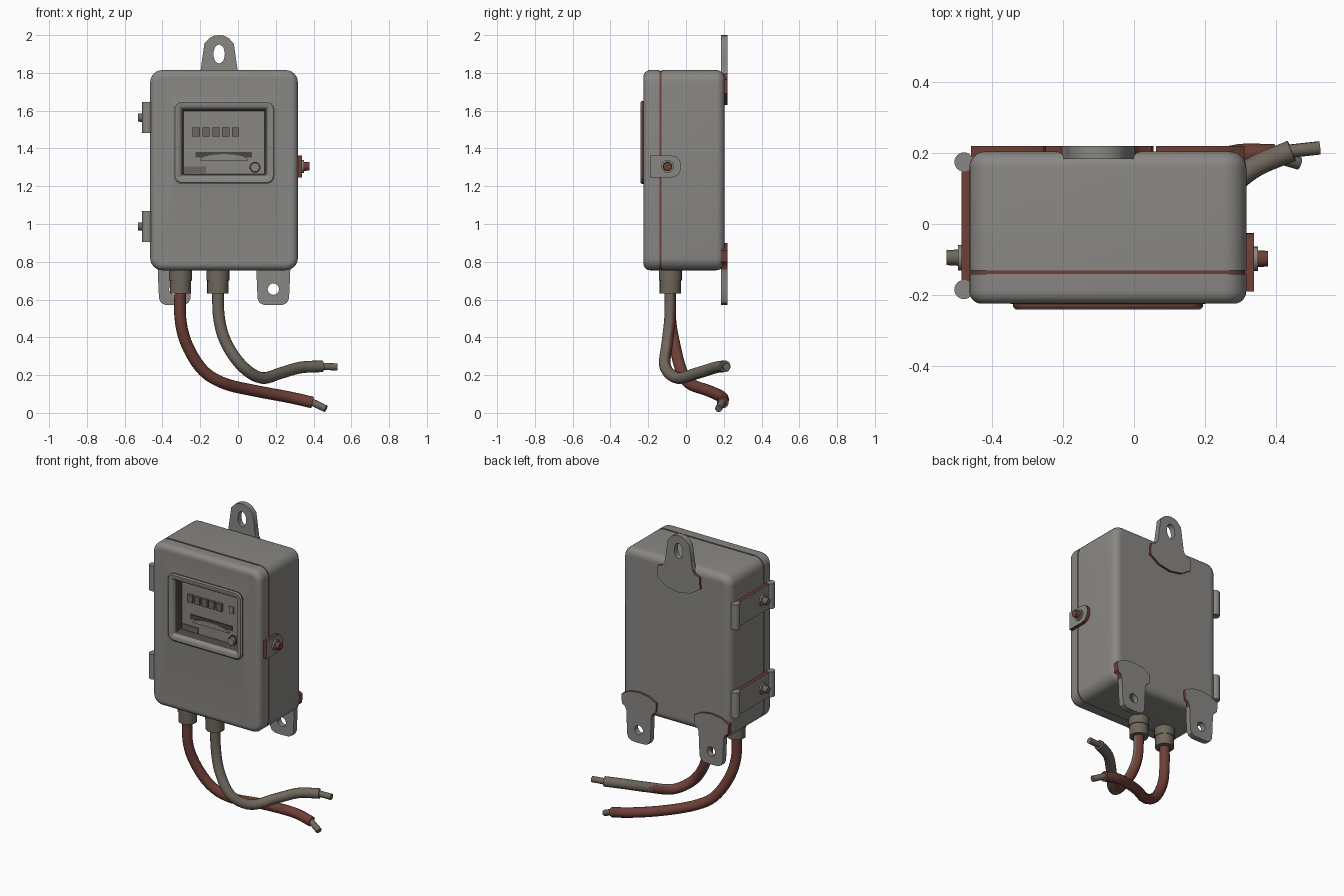
import bpy, bmesh, math
from mathutils import Vector, Matrix

if "Cube" in bpy.data.objects:
    bpy.data.objects.remove(bpy.data.objects["Cube"])


def material(name, rgb):
    m = bpy.data.materials.new(name)
    m.diffuse_color = (*rgb, 1)
    m.use_nodes = True
    m.node_tree.nodes["Principled BSDF"].inputs["Base Color"].default_value = m.diffuse_color
    return m


GREY = material("painted grey", (0.25, 0.243, 0.23))
RUST = material("rust red", (0.155, 0.05, 0.038))
BROWN = material("brown grey", (0.155, 0.135, 0.108))
DARK = material("dark recess", (0.07, 0.063, 0.055))


def add(name, bm, *mats, rule=None):
    """Turn a bmesh into an object; rule(face) picks the material slot."""
    bmesh.ops.recalc_face_normals(bm, faces=bm.faces[:])
    bm.normal_update()
    if rule:
        for f in bm.faces:
            f.material_index = rule(f)
    me = bpy.data.meshes.new(name)
    bm.to_mesh(me)
    bm.free()
    for m in mats:
        me.materials.append(m)
    ob = bpy.data.objects.new(name, me)
    bpy.context.collection.objects.link(ob)
    return ob


def rrect(box, inset, r, n=7):
    """Rounded rectangle in the x-z plane."""
    x0, x1, z0, z1 = box
    r = max(r - inset, 0.006)
    x0, x1, z0, z1 = x0 + inset, x1 - inset, z0 + inset, z1 - inset
    pts = []
    for k, (cx, cz) in enumerate([(x1 - r, z1 - r), (x0 + r, z1 - r), (x0 + r, z0 + r), (x1 - r, z0 + r)]):
        for i in range(n):
            a = math.pi / 2 * (k + i / (n - 1))
            pts.append((cx + r * math.cos(a), cz + r * math.sin(a)))
    return pts


def loft(name, loops, *mats, rule=None):
    """Skin rounded rectangles (box, inset, radius, y) and cap both ends."""
    bm = bmesh.new()
    rings = [[bm.verts.new((x, y, z)) for x, z in rrect(b, i, r)] for b, i, r, y in loops]
    for a, b in zip(rings, rings[1:]):
        for i in range(len(a)):
            j = (i + 1) % len(a)
            bm.faces.new((a[i], a[j], b[j], b[i]))
    bm.faces.new(rings[0])
    bm.faces.new(rings[-1])
    return add(name, bm, *mats, rule=rule)


def rounded_end(box, rad, y_end, bev, sign):
    """Loops that round over an end of the case."""
    out = []
    for i in range(7):
        a = math.pi / 2 * i / 6
        out.append((box, bev * (1 - math.cos(a)), rad, y_end - sign * bev * (1 - math.sin(a))))
    return out + [(box, bev + 0.01, rad, y_end)]


def cyl(name, p, q, r, mat, r2=None, sides=24):
    p, q = Vector(p), Vector(q)
    d = q - p
    bm = bmesh.new()
    mtx = Matrix.Translation((p + q) / 2) @ Vector((0, 0, 1)).rotation_difference(d).to_matrix().to_4x4()
    bmesh.ops.create_cone(bm, cap_ends=True, segments=sides, radius1=r, radius2=r if r2 is None else r2,
                          depth=d.length, matrix=mtx)
    return add(name, bm, mat)


def block(name, x0, x1, y0, y1, z0, z1, *mats, rule=None):
    bm = bmesh.new()
    mtx = Matrix.Translation(((x0 + x1) / 2, (y0 + y1) / 2, (z0 + z1) / 2)) @ Matrix.Diagonal((x1 - x0, y1 - y0, z1 - z0, 1))
    bmesh.ops.create_cube(bm, size=1, matrix=mtx)
    return add(name, bm, *mats, rule=rule)


def slab(name, outlines, thick, mtx, *mats, rule=None):
    """Flat plate from an outline plus hole outlines, placed by a matrix."""
    cu = bpy.data.curves.new(name, 'CURVE')
    cu.dimensions, cu.fill_mode, cu.extrude = '2D', 'BOTH', thick / 2
    for pts in outlines:
        s = cu.splines.new('POLY')
        s.points.add(len(pts) - 1)
        for p, (x, y) in zip(s.points, pts):
            p.co = (x, y, 0, 1)
        s.use_cyclic_u = True
    tmp = bpy.data.objects.new("tmp", cu)
    bpy.context.collection.objects.link(tmp)
    me = bpy.data.meshes.new_from_object(tmp.evaluated_get(bpy.context.evaluated_depsgraph_get()))
    bpy.data.objects.remove(tmp)
    bm = bmesh.new()
    bm.from_mesh(me)
    bmesh.ops.remove_doubles(bm, verts=bm.verts[:], dist=1e-5)
    bm.transform(mtx)
    return add(name, bm, *mats, rule=rule)


def smooth_path(pts, sub):
    """Catmull-Rom samples through the points."""
    P = [Vector(p) for p in pts]
    P = [2 * P[0] - P[1]] + P + [2 * P[-1] - P[-2]]
    out = []
    for a, b, c, d in zip(P, P[1:], P[2:], P[3:]):
        for i in range(sub):
            t = i / sub
            out.append(0.5 * (2 * b + (c - a) * t + (2 * a - 5 * b + 4 * c - d) * t ** 2 + (3 * b - a - 3 * c + d) * t ** 3))
    return out + [P[-2]]


def tube(name, pts, r, *mats, rule=None, sides=14):
    path = smooth_path(pts, 6)
    bm = bmesh.new()
    rings, u, last = [], Vector((1, 0, 0)), None
    for i, p in enumerate(path):
        t = (path[min(i + 1, len(path) - 1)] - path[max(i - 1, 0)]).normalized()
        if last:
            u = last.rotation_difference(t) @ u
        u = (u - t * u.dot(t)).normalized()
        v, last = t.cross(u), t
        rings.append([bm.verts.new(p + r * (u * math.cos(a) + v * math.sin(a)))
                      for a in (2 * math.pi * k / sides for k in range(sides))])
    for a, b in zip(rings, rings[1:]):
        for k in range(sides):
            j = (k + 1) % sides
            bm.faces.new((a[k], a[j], b[j], b[k]))
    bm.faces.new(rings[0])
    bm.faces.new(rings[-1])
    return add(name, bm, *mats, rule=rule)


# Case: rear tub, rusty seam, and lid with raised frame and sunken window
CASE = (-0.465, 0.317, 0.755, 1.815)
FRAME = (-0.342, 0.195, 1.212, 1.652)
loft("rear_case", [(CASE, 0, 0.065, -0.131)] + rounded_end(CASE, 0.065, 0.205, 0.045, 1), GREY)
loft("lid_seam", [(CASE, 0.004, 0.065, -0.15), (CASE, 0.004, 0.065, -0.12)], RUST)
loft("lid", [(CASE, 0, 0.065, -0.141)] + rounded_end(CASE, 0.065, -0.225, 0.035, -1) + [
    (FRAME, -0.008, 0.05, -0.225), (FRAME, 0, 0.045, -0.226),
    (FRAME, 0, 0.045, -0.234), (FRAME, 0.008, 0.045, -0.241), (FRAME, 0.03, 0.045, -0.241),
    (FRAME, 0.038, 0.045, -0.236), (FRAME, 0.046, 0.045, -0.222), (FRAME, 0.054, 0.045, -0.165)],
    GREY, RUST, DARK,
    rule=lambda f: 1 if abs(f.calc_center_median().y + 0.23) < 1e-3 and f.calc_area() < 0.02
    and abs(f.normal.y) < 0.05 else
    2 if abs(f.calc_center_median().y + 0.1935) < 2e-3 and -0.33 < f.calc_center_median().x < 0.18
    and 1.2 < f.calc_center_median().z < 1.64 else 0)

# Dial parts inside the window
for i in range(5):
    x = -0.24 + i * 0.052
    block(f"counter_wheel_{i + 1}", x, x + 0.038, -0.182, -0.16, 1.462, 1.512, BROWN)
block("dial_marker", 0.055, 0.085, -0.172, -0.16, 1.465, 1.51, GREY)
block("dial_slot", -0.225, 0.075, -0.171, -0.16, 1.352, 1.382, DARK)
FRONT = Matrix.Rotation(math.pi / 2, 4, 'X')
arc = [(-0.075 + 0.13 * math.cos(a), 1.335 + 0.035 * math.sin(a)) for a in (math.pi * k / 12 for k in range(13))]
slab("dial_arch", [arc], 0.016, Matrix.Translation((0, -0.17, 0)) @ FRONT, GREY)
block("corner_label", -0.285, -0.17, -0.172, -0.16, 1.27, 1.305, BROWN)
cyl("dial_knob", (0.09, -0.16, 1.30), (0.09, -0.205, 1.30), 0.023, GREY)
cyl("dial_knob_ring", (0.09, -0.16, 1.30), (0.09, -0.185, 1.30), 0.029, DARK)


# Wall mounting tabs with holes
def tab(name, cx, half, hole_z, rx, rz):
    outline = [(cx + x, z) for x, z in half] + [(cx - x, z) for x, z in half[-2:0:-1]]
    hole = [(cx + rx * math.cos(a), hole_z + rz * math.sin(a)) for a in (2 * math.pi * k / 20 for k in range(20))]
    slab(name, [outline, hole], 0.036, Matrix.Translation((0, 0.202, 0)) @ FRONT, GREY, RUST,
         rule=lambda f: int(abs(f.normal.y) < 0.5 and 0.76 < f.calc_center_median().z < 1.8))


tab("top_mount", -0.1, [(0, 2.0), (0.025, 1.997), (0.05, 1.985), (0.078, 1.955), (0.09, 1.87), (0.1, 1.80),
                        (0.115, 1.78), (0.15, 1.765), (0.155, 1.69), (0.085, 1.645), (0, 1.63)], 1.9, 0.03, 0.05)
for name, cx in (("left_mount", -0.335), ("right_mount", 0.187)):
    tab(name, cx, [(0, 0.57), (0.05, 0.572), (0.072, 0.583), (0.083, 0.605), (0.086, 0.66), (0.09, 0.76),
                   (0.1, 0.785), (0.122, 0.8), (0.125, 0.86), (0.07, 0.89), (0, 0.9)], 0.655, 0.03, 0.03)

# Hinges on the left side: strap, two rolled ends, bolt
for name, z in (("upper", 1.563), ("lower", 0.987)):
    block(f"{name}_hinge_strap", -0.487, -0.46, -0.19, 0.18, z - 0.08, z + 0.08, GREY, RUST,
          rule=lambda f: int(abs(f.normal.z) > 0.5))
    cyl(f"{name}_hinge_back_roll", (-0.48, 0.175, z - 0.082), (-0.48, 0.175, z + 0.082), 0.027, GREY)
    cyl(f"{name}_hinge_front_roll", (-0.48, -0.185, z - 0.082), (-0.48, -0.185, z + 0.082), 0.027, GREY)
    cyl(f"{name}_hinge_washer", (-0.48, -0.095, z), (-0.497, -0.095, z), 0.036, GREY)
    cyl(f"{name}_hinge_bolt", (-0.48, -0.095, z), (-0.53, -0.095, z), 0.024, BROWN, 0.021, 12)

# Latch on the right side, rounded toward the back
latch = [(-0.19, 1.247), (-0.19, 1.362)] + [
    (-0.075 + 0.05 * math.cos(a), 1.3045 + 0.0575 * math.sin(a)) for a in (math.pi * (0.5 - k / 10) for k in range(11))]
SIDE = Matrix(((0, 0, 1, 0), (1, 0, 0, 0), (0, 1, 0, 0), (0, 0, 0, 1)))
slab("latch_plate", [latch], 0.03, Matrix.Translation((0.324, 0, 0)) @ SIDE, GREY, RUST,
     rule=lambda f: int(abs(f.normal.x) < 0.5))
cyl("latch_washer", (0.33, -0.098, 1.305), (0.35, -0.098, 1.305), 0.034, GREY)
cyl("latch_bolt", (0.33, -0.098, 1.305), (0.378, -0.098, 1.305), 0.025, RUST, 0.022, 12)

# Cable glands under the case
for name, x in (("left", -0.305), ("right", -0.107)):
    cyl(f"{name}_gland_collar", (x, -0.083, 0.775), (x, -0.083, 0.70), 0.061, BROWN)
    cyl(f"{name}_gland_nut", (x, -0.083, 0.705), (x, -0.083, 0.632), 0.056, BROWN)

# Cables with bare ends
tube("red_cable", [(-0.305, -0.083, 0.68), (-0.305, -0.083, 0.5), (-0.27, -0.06, 0.36), (-0.185, -0.025, 0.225),
                   (-0.07, 0.02, 0.155), (0.09, 0.12, 0.117), (0.27, 0.19, 0.083), (0.395, 0.195, 0.055)], 0.031, RUST)
cyl("red_cable_core", (0.385, 0.195, 0.06), (0.465, 0.172, 0.022), 0.019, BROWN, sides=12)
tube("grey_cable", [(-0.107, -0.083, 0.68), (-0.1, -0.085, 0.5), (-0.06, -0.1, 0.365), (0.025, -0.11, 0.245),
                    (0.125, -0.045, 0.185), (0.23, 0.065, 0.212), (0.33, 0.155, 0.24), (0.445, 0.207, 0.247)],
     0.031, BROWN, RUST,
     rule=lambda f: int(f.normal.y > 0.3 and f.calc_center_median().x < 0.2))
cyl("grey_cable_core", (0.435, 0.205, 0.247), (0.525, 0.215, 0.243), 0.019, BROWN, sides=12)

# Smooth shading with sharp edges kept
bpy.ops.object.select_all(action='SELECT')
bpy.context.view_layer.objects.active = bpy.context.scene.objects[0]
bpy.ops.object.shade_smooth_by_angle(angle=math.radians(35))
